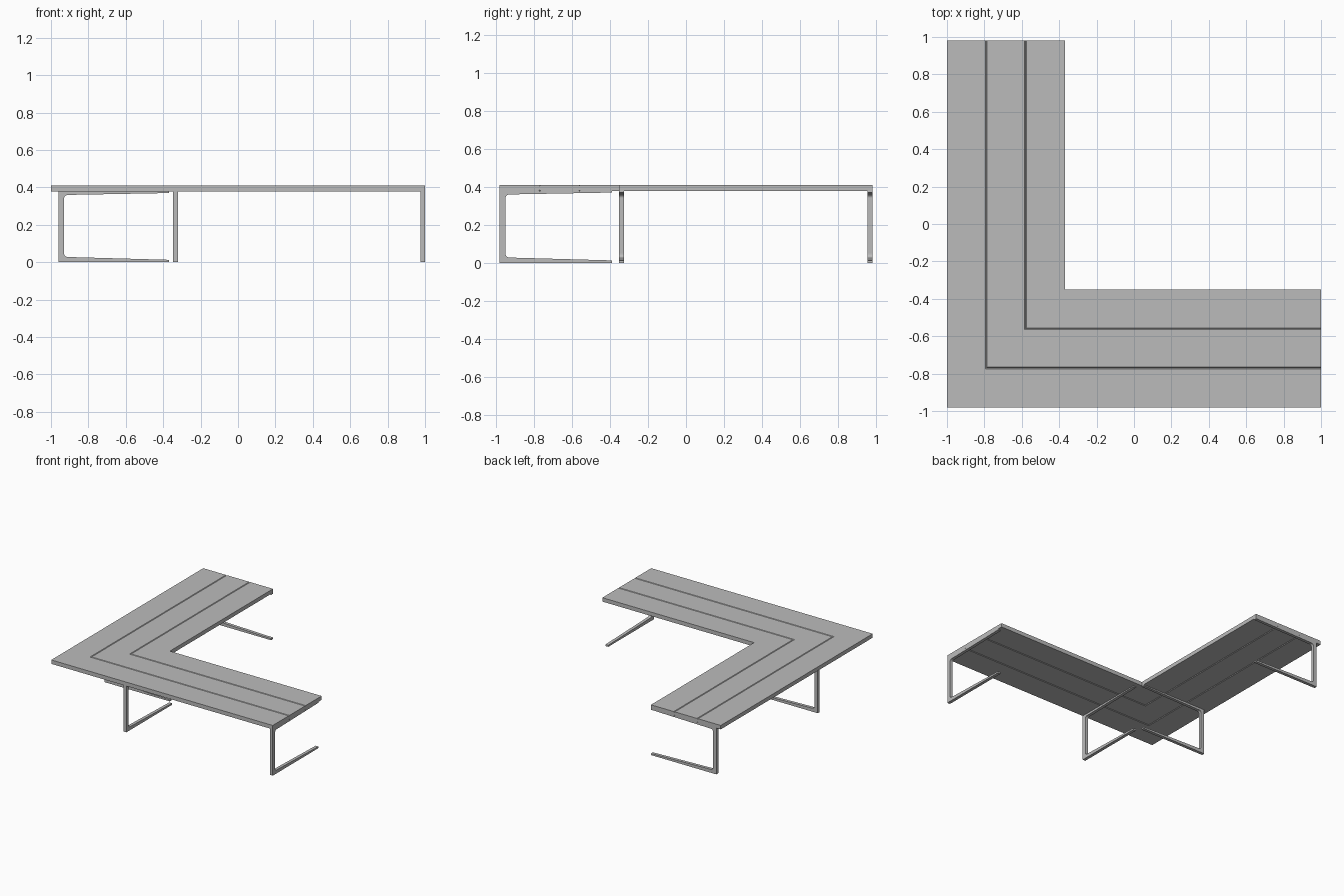
import bpy
import bmesh
import math

if "Cube" in bpy.data.objects:
    bpy.data.objects.remove(bpy.data.objects["Cube"], do_unlink=True)

grey = bpy.data.materials.new("plain_grey")
grey.use_nodes = True
colour = (0.5, 0.5, 0.5, 1)
grey.diffuse_color = colour
grey.node_tree.nodes["Principled BSDF"].inputs["Base Color"].default_value = colour

TOP, UNDER = 0.41, 0.378
HALF_X, HALF_Y = 1.0, 0.98
BOARD = 0.21      # width of one board
GROOVE = 0.005    # chamfer at each seam
THICK = 0.025     # leg frame thickness


def loft(name, rings):
    """Join matching rings of points into a closed solid."""
    bm = bmesh.new()
    loops = [[bm.verts.new(p) for p in ring] for ring in rings]
    n = len(loops[0])
    for a, b in zip(loops, loops[1:]):
        for i in range(n):
            j = (i + 1) % n
            bm.faces.new((a[i], a[j], b[j], b[i]))
    bm.faces.new(loops[0])
    bm.faces.new(loops[-1])
    bmesh.ops.recalc_face_normals(bm, faces=bm.faces)
    mesh = bpy.data.meshes.new(name)
    bm.to_mesh(mesh)
    bm.free()
    mesh.materials.append(grey)
    obj = bpy.data.objects.new(name, mesh)
    bpy.context.collection.objects.link(obj)
    return obj


def corner_board(name, start, chamfer_out, chamfer_in):
    """L-shaped board: a chamfered section swept round the corner."""
    a, b = start, start + BOARD
    co, ci = GROOVE * chamfer_out, GROOVE * chamfer_in
    section = []
    for u, c, order in ((a, co, 1), (b, ci, -1)):
        side = [(u + c * order, UNDER), (u, UNDER + c), (u, TOP - c), (u + c * order, TOP)]
        if not c:
            side = [side[0], side[-1]]
        section += side[::order]
    loft(name, [
        [(-HALF_X + u, HALF_Y, z) for u, z in section],
        [(-HALF_X + u, -HALF_Y + u, z) for u, z in section],
        [(HALF_X, -HALF_Y + u, z) for u, z in section],
    ])


def frame_profile():
    """Open C outline with tapering arms and rounded inner corners."""
    length, post, r = 0.59, 0.03, 0.02
    low, high = 0.028, UNDER - 0.018
    tip_low, tip_high = 0.013, UNDER - 0.008
    pts = [(0, 0), (length, 0), (length, tip_low)]
    for i in range(6):
        t = math.radians(90 * i / 5)
        pts.append((post + r - r * math.sin(t), low + r - r * math.cos(t)))
    for i in range(6):
        t = math.radians(90 * i / 5)
        pts.append((post + r - r * math.cos(t), high - r + r * math.sin(t)))
    return pts + [(length, tip_high), (length, UNDER), (0, UNDER)]


# Seat boards
corner_board("outer_board", 0, 0, 1)
corner_board("middle_board", BOARD, 1, 1)
corner_board("inner_board", 2 * BOARD, 1, 0)

# Leg frames under the front wing
profile = frame_profile()
for name, x in (("front_wing_corner_leg", -0.347), ("front_wing_end_leg", HALF_X - THICK)):
    loft(name, [[(x + d, -HALF_Y + u, z) for u, z in profile] for d in (0, THICK)])

# Leg frames under the side wing
for name, y in (("side_wing_corner_leg", -0.352), ("side_wing_end_leg", HALF_Y - THICK)):
    loft(name, [[(-0.96 + u, y + d, z) for u, z in profile] for d in (0, THICK)])
